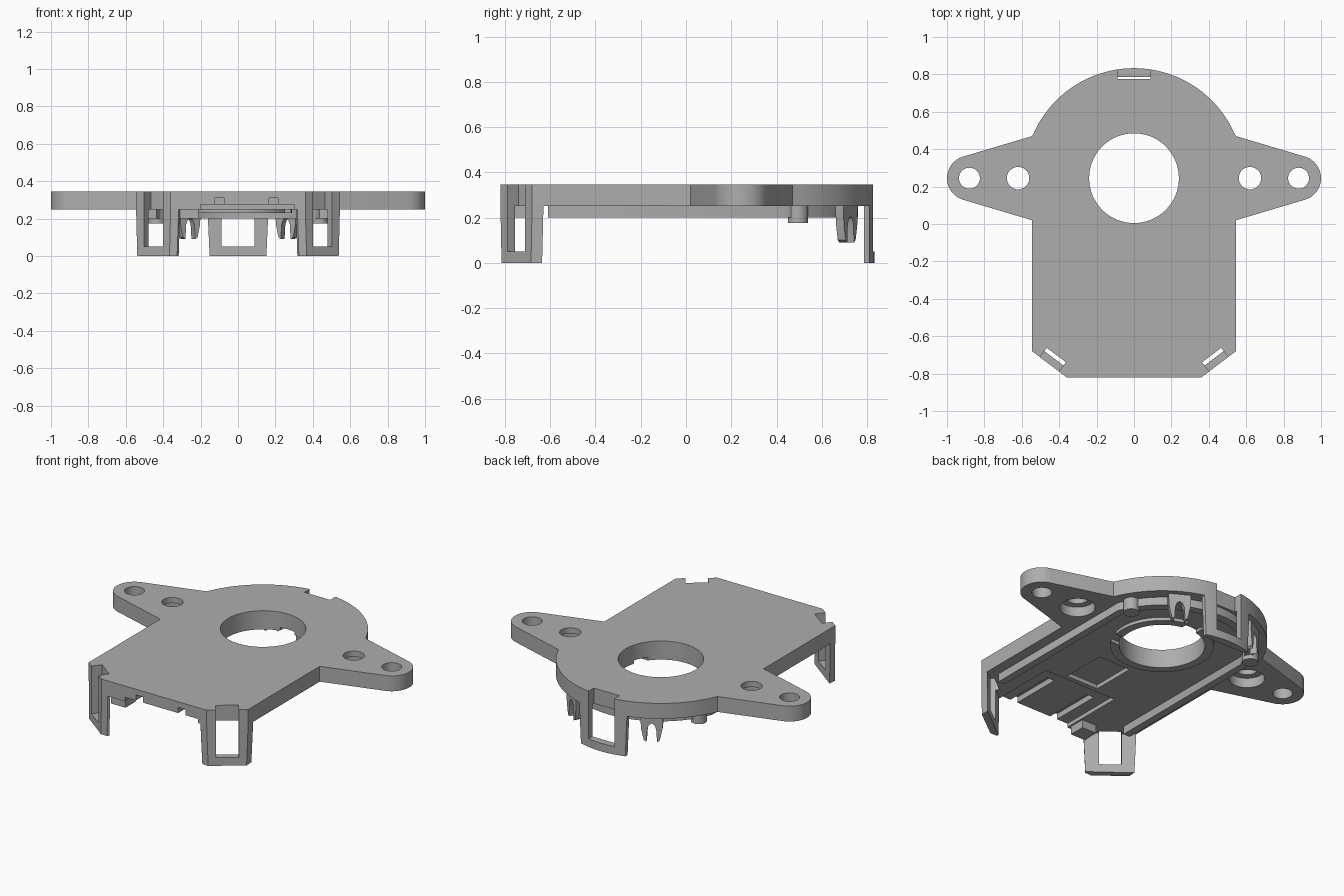
import bpy, bmesh
from math import sin, cos, pi, radians, atan2, hypot
from mathutils import Matrix, Vector

if "Cube" in bpy.data.objects:
    bpy.data.objects.remove(bpy.data.objects["Cube"], do_unlink=True)

grey = bpy.data.materials.new("plain grey plastic")
grey.use_nodes = True
colour = (0.42, 0.42, 0.42, 1)
grey.diffuse_color = colour
grey.node_tree.nodes["Principled BSDF"].inputs["Base Color"].default_value = colour

TOP, UNDER, RAIL = 0.345, 0.25, 0.2
CY, R = 0.245, 0.588


def prism(name, pts, z0, z1):
    """Vertical prism over a plan polygon."""
    bm = bmesh.new()
    face = bm.faces.new([bm.verts.new((x, y, z0)) for x, y in pts])
    out = bmesh.ops.extrude_face_region(bm, geom=[face])
    for v in out["geom"]:
        if isinstance(v, bmesh.types.BMVert):
            v.co.z = z1
    bmesh.ops.recalc_face_normals(bm, faces=bm.faces)
    me = bpy.data.meshes.new(name)
    bm.to_mesh(me)
    bm.free()
    me.materials.append(grey)
    ob = bpy.data.objects.new(name, me)
    bpy.context.collection.objects.link(ob)
    return ob


def arc(cx, cy, r, a0, a1, n):
    return [(cx + r * cos(radians(a0 + (a1 - a0) * i / n)),
             cy + r * sin(radians(a0 + (a1 - a0) * i / n))) for i in range(n + 1)]


def disc(name, x, y, r, z0, z1, n=40):
    return prism(name, arc(x, y, r, 0, 360, n)[:-1], z0, z1)


def box(name, x0, x1, y0, y1, z0, z1):
    return prism(name, [(x0, y0), (x1, y0), (x1, y1), (x0, y1)], z0, z1)


def combine(ob, tool, operation="DIFFERENCE"):
    """Apply a boolean and discard the tool."""
    mod = ob.modifiers.new("cut", "BOOLEAN")
    mod.operation, mod.object, mod.solver = operation, tool, "EXACT"
    dg = bpy.context.evaluated_depsgraph_get()
    me = bpy.data.meshes.new_from_object(ob.evaluated_get(dg))
    ob.modifiers.clear()
    ob.data = me
    bpy.data.objects.remove(tool, do_unlink=True)


def mirrored(pts):
    return pts + [(-x, y) for x, y in reversed(pts)]


def outline():
    """Plan of the plate: chamfered front, side lugs, round back."""
    half = [(0.36, -0.82), (0.545, -0.68), (0.545, 0.02)]
    half += arc(0.88, CY, 0.12, -73, 73, 20)
    start = atan2(0.225, 0.545) * 180 / pi
    half += [(0.545, 0.47)] + arc(0, CY, R, start, 89, 28)[1:]
    return mirrored(half)


# Frames of the three clip legs: centre of outer face, outward angle
chamfer_angle = atan2(-0.185, 0.14) * 180 / pi
legs = [("front_left_leg", 0.4525, -0.75, chamfer_angle, 0.15, 0.04, 0.062),
        ("front_right_leg", -0.4525, -0.75, 180 - chamfer_angle, 0.15, 0.04, 0.062),
        ("back_leg", 0, 0.825, 90, 0.163, 0.038, 0.05)]


def leg_box(name, x, y, ang, half, depth, z0, z1):
    a = radians(ang)
    n, t = Vector((cos(a), sin(a))), Vector((-sin(a), cos(a)))
    c = Vector((x, y))
    pts = [c + t * s * half + n * d for s, d in
           ((-1, -depth), (1, -depth), (1, 0.1), (-1, 0.1))]
    return prism(name, pts, z0, z1)


# Main plate with openings
plate = prism("mounting_plate", outline(), UNDER, TOP)
combine(plate, disc("cut", 0, CY, 0.24, 0, 1, 64))
for s in (-1, 1):
    combine(plate, disc("cut", s * 0.88, CY, 0.056, 0, 1))
    combine(plate, disc("cut", s * 0.62, CY, 0.06, 0, 1))
    combine(plate, disc("cut", s * 0.62, CY, 0.1, 0.2, 0.31))

# Shallow recesses and grooves under the plate
combine(plate, box("cut", -0.2, 0.3, -0.9, -0.41, 0.2, 0.275))
combine(plate, box("cut", -0.05, 0.17, -0.38, -0.1, 0.2, 0.275))
for x in (-0.1, 0.19):
    combine(plate, box("cut", x - 0.025, x + 0.025, -0.9, -0.5, 0.2, 0.31))

# Clip legs, trimmed to the plate outline, with a window and a top slot
for name, x, y, ang, half, depth, slot in legs:
    combine(plate, leg_box("cut", x, y, ang, 0.088 if ang == 90 else 0.064, slot, 0.2, 1))
    leg = leg_box(name, x, y, ang, half, depth, 0, UNDER)
    combine(leg, prism("trim", outline(), -0.1, 1), "INTERSECT")
    combine(leg, leg_box("cut", x, y, ang, 0.088 if ang == 90 else 0.064, 0.1, 0.05, 1))
    # Narrow the foot slightly
    tangent = Vector((-sin(radians(ang)), cos(radians(ang)), 0))
    for v in leg.data.vertices:
        if v.co.z < 0.01:
            off = (v.co - Vector((x, y, 0))).dot(tangent)
            v.co -= tangent * off * 0.07

# Locating rail: two straight sides joined by a round back
def rail_plan(x, r, y0):
    start = 90 - atan2(x, (r * r - x * x) ** 0.5) * 180 / pi
    return mirrored([(x, y0)] + arc(0, CY, r, start, 89, 24))


rail = prism("locating_rail", rail_plan(0.48, 0.515, -0.61), RAIL, UNDER)
combine(rail, prism("cut", rail_plan(0.435, 0.465, -0.9), 0, 1))

# Lip round the central opening
lip = disc("opening_lip", 0, CY, 0.29, 0.23, UNDER, 64)
combine(lip, disc("cut", 0, CY, 0.24, 0, 1, 64))
combine(lip, box("cut", -0.05, 0.05, 0.4, 0.6, 0, 1))
combine(lip, box("cut", 0.1, 0.4, 0.1, 0.18, 0, 1))

# Stop block at the front edge
box("stop_block", -0.31, -0.21, -0.8, -0.7, RAIL, UNDER)

# Forked snap hooks and round locating pegs
fork = [(-0.065, 0.25), (-0.06, 0.17), (-0.045, 0.1), (-0.03, 0.09), (-0.025, 0.17),
        (-0.015, 0.195), (0, 0.205)]
for s, side in ((1, "left"), (-1, "right")):
    hook = prism(side + "_snap_hook", fork + [(-x, z) for x, z in reversed(fork[:-1])],
                 -0.02, 0.02)
    x, y = s * 0.265, 0.71
    turn = atan2(y - CY, x) - pi / 2
    hook.data.transform(Matrix.Translation((x, y, 0)) @ Matrix.Rotation(turn, 4, "Z")
                        @ Matrix.Rotation(pi / 2, 4, "X"))
    disc(side + "_locating_peg", s * 0.435, 0.495, 0.045, 0.175, UNDER, 32)

# Crisp edges, smooth curved walls
for ob in bpy.context.scene.objects:
    ob.select_set(ob.type == "MESH")
bpy.context.view_layer.objects.active = plate
bpy.ops.object.shade_smooth_by_angle(angle=radians(30))
